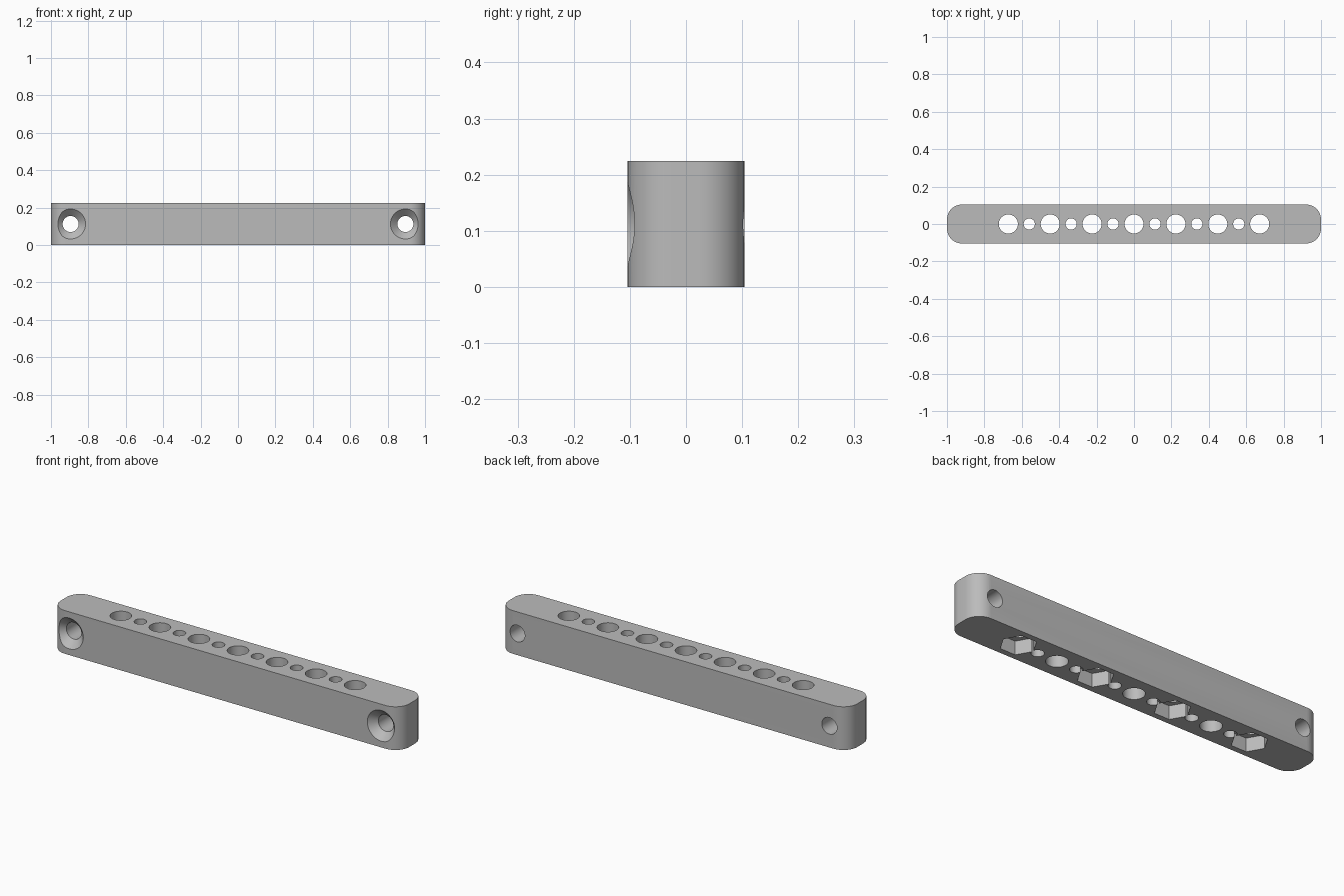
import bpy, bmesh
from math import radians, pi, cos, sin
from mathutils import Matrix, Vector

cube = bpy.data.objects.get("Cube")
if cube:
    bpy.data.objects.remove(cube, do_unlink=True)

LENGTH, DEPTH, HEIGHT, CORNER = 2.0, 0.208, 0.224, 0.08
PITCH = 0.224
SCREW_X = 0.895

grey = bpy.data.materials.new("light grey")
grey.use_nodes = True
colour = (0.5, 0.5, 0.5, 1)
grey.diffuse_color = colour
grey.node_tree.nodes["Principled BSDF"].inputs["Base Color"].default_value = colour


def make_object(name, bm):
    bmesh.ops.recalc_face_normals(bm, faces=bm.faces)
    mesh = bpy.data.meshes.new(name)
    bm.to_mesh(mesh)
    bm.free()
    mesh.materials.append(grey)
    obj = bpy.data.objects.new(name, mesh)
    bpy.context.collection.objects.link(obj)
    return obj


def prism(bm, x, radius, z0, z1, sides):
    """Upright prism with a corner pointing along x."""
    ring = [bm.verts.new((x + radius * cos(2 * pi * i / sides),
                          radius * sin(2 * pi * i / sides), z0)) for i in range(sides)]
    base = bm.faces.new(ring)
    top = bmesh.ops.extrude_face_region(bm, geom=[base])["geom"]
    verts = [g for g in top if isinstance(g, bmesh.types.BMVert)]
    bmesh.ops.translate(bm, verts=verts, vec=(0, 0, z1 - z0))


def lathe(bm, x, profile, sides):
    """Solid turned around the y axis from (radius, y) pairs."""
    rings = [[bm.verts.new((x + r * cos(2 * pi * i / sides), y,
                            HEIGHT / 2 + r * sin(2 * pi * i / sides)))
              for i in range(sides)] for r, y in profile]
    for a, b in zip(rings, rings[1:]):
        for i in range(sides):
            j = (i + 1) % sides
            bm.faces.new((a[i], a[j], b[j], b[i]))
    bm.faces.new(rings[0])
    bm.faces.new(rings[-1])


# Bar with rounded upright corners
bm = bmesh.new()
bmesh.ops.create_cube(bm, size=1, matrix=Matrix.Translation((0, 0, HEIGHT / 2))
                      @ Matrix.Diagonal(Vector((LENGTH, DEPTH, HEIGHT, 1))))
upright = [e for e in bm.edges if abs(e.verts[0].co.z - e.verts[1].co.z) > 0.1]
bmesh.ops.bevel(bm, geom=upright, offset=CORNER, segments=12, profile=0.5, affect='EDGES')
bar = make_object("drilled_bar", bm)

# Large and small through holes, alternating along the bar
holes = bmesh.new()
for i in range(-6, 7):
    prism(holes, i * PITCH / 2, 0.03 if i % 2 else 0.051, -0.1, HEIGHT + 0.1, 40)

# Hexagonal nut pockets under every second large hole
pockets = bmesh.new()
for i in (-3, -1, 1, 3):
    prism(pockets, i * PITCH, 0.086, -0.1, 0.07, 6)

# Countersunk screw holes from front to back
screws = bmesh.new()
front = -DEPTH / 2
for side in (-1, 1):
    lathe(screws, side * SCREW_X,
          [(0.12, front - 0.04), (0.08, front), (0.043, front + 0.037), (0.043, 0.2)], 48)

# Cut everything out of the bar
cutters = [make_object("hole_cutter", holes), make_object("pocket_cutter", pockets),
           make_object("screw_cutter", screws)]
for cutter in cutters:
    cutter.hide_render = True
    mod = bar.modifiers.new(cutter.name, 'BOOLEAN')
    mod.operation, mod.solver, mod.object = 'DIFFERENCE', 'EXACT', cutter

bpy.ops.object.select_all(action='DESELECT')
bar.select_set(True)
bpy.context.view_layer.objects.active = bar
for cutter in cutters:
    bpy.ops.object.modifier_apply(modifier=cutter.name)
    bpy.data.objects.remove(cutter, do_unlink=True)
bpy.ops.object.shade_smooth_by_angle(angle=radians(30))
